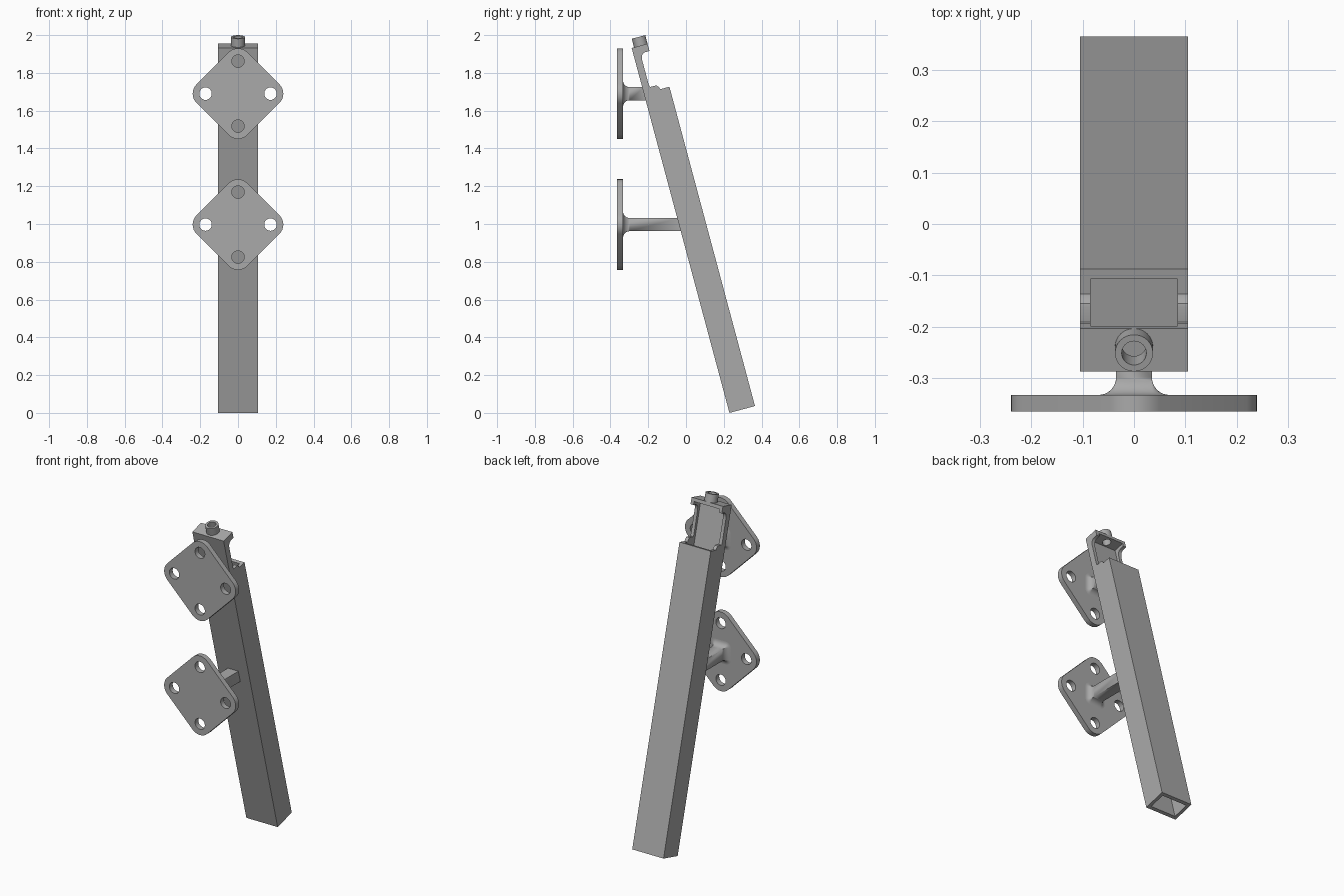
import bpy, bmesh
from math import sin, cos, pi, radians, tan
from mathutils import Matrix

if "Cube" in bpy.data.objects:
    bpy.data.objects.remove(bpy.data.objects["Cube"])

GREY = bpy.data.materials.new("plain_grey")
GREY.use_nodes = True
GREY.diffuse_color = (0.4, 0.4, 0.4, 1)
GREY.node_tree.nodes["Principled BSDF"].inputs["Base Color"].default_value = (0.4, 0.4, 0.4, 1)

TILT = radians(15)
FOOT_Y = 0.23
LEAN = Matrix.Translation((0, FOOT_Y, 0)) @ Matrix.Rotation(TILT, 4, "X")
HALF_W, WALL, DEPTH = 0.105, 0.02, 0.14
BOSS_V, BOSS_R, BORE_R = 0.05, 0.037, 0.024


def activate(ob):
    bpy.ops.object.select_all(action="DESELECT")
    ob.select_set(True)
    bpy.context.view_layer.objects.active = ob


def finish(ob):
    """Weld, orient, colour and shade a mesh object."""
    bm = bmesh.new()
    bm.from_mesh(ob.data)
    bmesh.ops.remove_doubles(bm, verts=bm.verts, dist=1e-5)
    bmesh.ops.recalc_face_normals(bm, faces=bm.faces)
    bm.to_mesh(ob.data)
    bm.free()
    ob.data.materials.clear()
    ob.data.materials.append(GREY)
    activate(ob)
    bpy.ops.object.shade_smooth_by_angle(angle=radians(30))


def mesh_object(name, bm):
    bmesh.ops.recalc_face_normals(bm, faces=bm.faces)
    me = bpy.data.meshes.new(name)
    bm.to_mesh(me)
    bm.free()
    ob = bpy.data.objects.new(name, me)
    bpy.context.collection.objects.link(ob)
    return ob


def loft(name, rings):
    """Skin a list of equal point rings and cap both ends."""
    bm = bmesh.new()
    loops = [[bm.verts.new(p) for p in ring] for ring in rings]
    n = len(loops[0])
    for a, b in zip(loops, loops[1:]):
        for i in range(n):
            j = (i + 1) % n
            bm.faces.new((a[i], a[j], b[j], b[i]))
    bm.faces.new(loops[0])
    bm.faces.new(loops[-1])
    return mesh_object(name, bm)


def circle(r, cx=0, cy=0, n=32):
    return [(cx + r * cos(2 * pi * i / n), cy + r * sin(2 * pi * i / n)) for i in range(n)]


def rounded(corners, r, start, steps=8):
    """Quarter arcs of radius r about each corner centre."""
    return [(cx + r * cos(a), cy + r * sin(a))
            for k, (cx, cy) in enumerate(corners)
            for a in [start + k * pi / 2 + s * pi / 2 / steps for s in range(steps + 1)]]


def cut_sheet(name, outlines, thickness, matrix):
    """Flat filled outline with holes, extruded both ways."""
    cu = bpy.data.curves.new(name, "CURVE")
    cu.dimensions, cu.fill_mode, cu.extrude = "2D", "BOTH", thickness / 2
    for pts in outlines:
        sp = cu.splines.new("POLY")
        sp.points.add(len(pts) - 1)
        for p, (x, y) in zip(sp.points, pts):
            p.co = (x, y, 0, 1)
        sp.use_cyclic_u = True
    ob = bpy.data.objects.new(name, cu)
    bpy.context.collection.objects.link(ob)
    ob.matrix_world = matrix
    activate(ob)
    bpy.ops.object.convert(target="MESH")
    ob = bpy.context.view_layer.objects.active
    finish(ob)
    return ob


def subtract(ob, cutter):
    mod = ob.modifiers.new("cut", "BOOLEAN")
    mod.operation, mod.solver, mod.object = "DIFFERENCE", "EXACT", cutter
    activate(ob)
    bpy.ops.object.modifier_apply(modifier=mod.name)
    bpy.data.objects.remove(cutter)


# Leaning square tube: side profile (depth, height) with an open notch at the top back
side = [(0, 0), (DEPTH, 0), (DEPTH, 1.75), (0.09, 1.75), (0.086, 1.762), (0.077, 1.773),
        (0.07, 1.775), (0.04, 1.775), (0.037, 1.79), (0.037, 1.93), (0.041, 1.946),
        (0.05, 1.956), (0.06, 1.96), (0.087, 1.96), (0.087, 2), (0, 2)]
tube = loft("square_tube", [[(x, v, u) for v, u in side] for x in (-HALF_W, HALF_W)])
w, v0, v1 = HALF_W - WALL, WALL, DEPTH - WALL
subtract(tube, loft("tube_bore", [[(-w, v0, u), (w, v0, u), (w, v1, u), (-w, v1, u)]
                                  for u in (-0.1, 2 - WALL)]))
subtract(tube, loft("cap_hole", [[(x, y, u) for x, y in circle(BORE_R, 0, BOSS_V)]
                                 for u in (1.95, 2.1)]))
tube.matrix_world = LEAN
finish(tube)

# Hollow boss on the cap
cut_sheet("cap_boss", [circle(BOSS_R), circle(BORE_R)], 0.047,
          LEAN @ Matrix.Translation((0, BOSS_V, 2.0235)))

# Two diamond mounting plates, each with a flared stem to the tube
PLATE_FRONT, PLATE_T = -0.365, 0.032
TIP, CORNER_R, HOLE_AT, HOLE_R = 0.24, 0.07, 0.172, 0.033
STEM, FLARE = 0.035, 0.034
c = TIP - CORNER_R
diamond = rounded([(c, 0), (0, c), (-c, 0), (0, -c)], CORNER_R, -pi / 4)
holes = [circle(HOLE_R, HOLE_AT * cos(k * pi / 2), HOLE_AT * sin(k * pi / 2)) for k in range(4)]
square = [(STEM, STEM), (-STEM, STEM), (-STEM, -STEM), (STEM, -STEM)]

for label, z in (("upper", 1.69), ("lower", 0.997)):
    cut_sheet(label + "_plate", [diamond] + holes, PLATE_T,
              Matrix.Translation((0, PLATE_FRONT + PLATE_T / 2, z)) @ Matrix.Rotation(pi / 2, 4, "X"))
    back = PLATE_FRONT + PLATE_T
    rings = [[(x, back - 0.005, z + h) for x, h in rounded(square, FLARE, 0, 4)]]
    for s in range(9):
        a = s * pi / 16
        y = back + FLARE * (1 - cos(a))
        rings.append([(x, y, z + h) for x, h in rounded(square, FLARE * (1 - sin(a)), 0, 4)])
    # the far end follows the leaning face
    rings.append([(x, FOOT_Y + 0.01 - (z + h) * tan(TILT), z + h)
                  for x, h in rounded(square, 0, 0, 4)])
    finish(loft(label + "_stem", rings))
